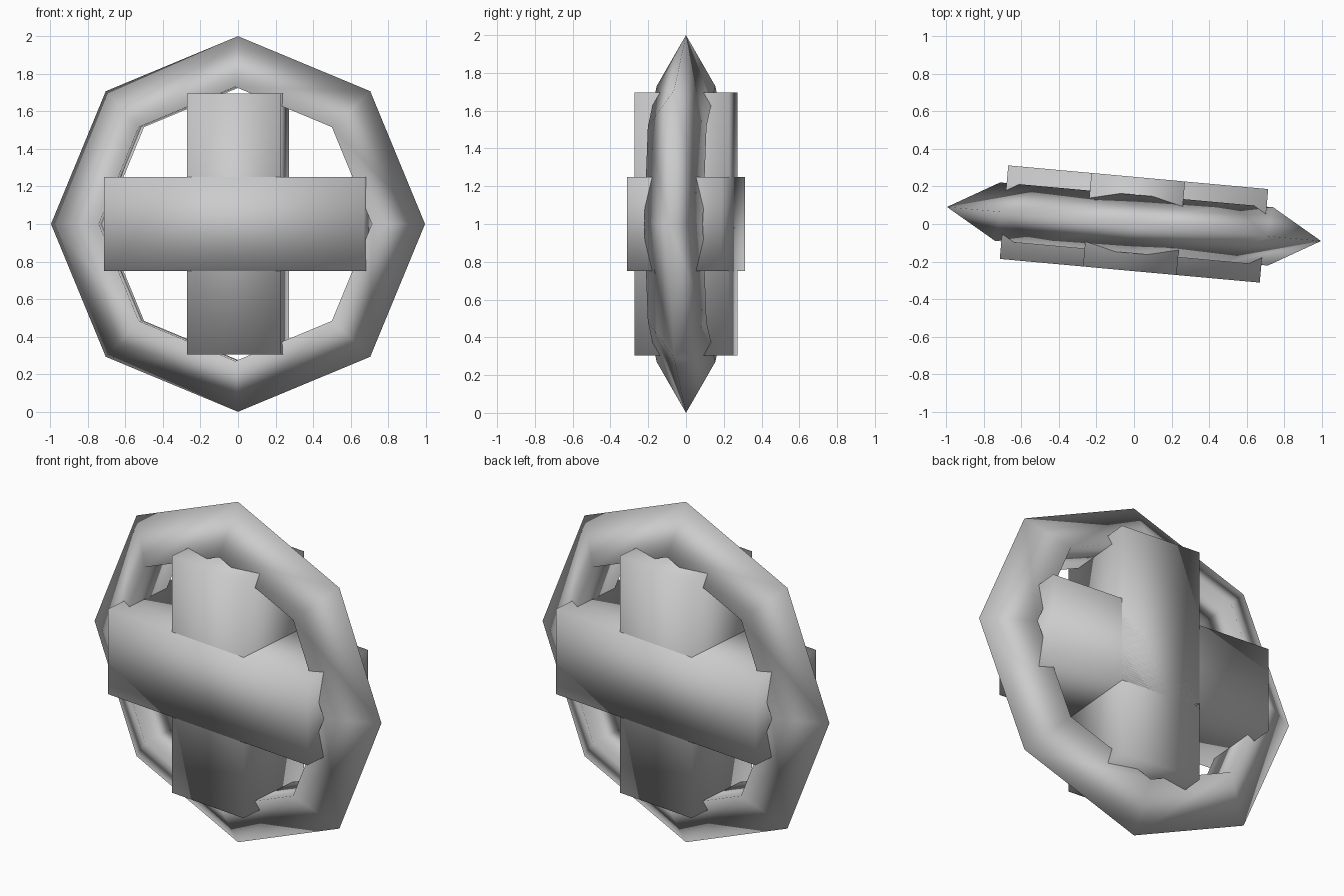
import bpy
from math import radians, pi

cube = bpy.data.objects.get("Cube")
if cube:
    bpy.data.objects.remove(cube, do_unlink=True)

TURN = radians(-5.2)
grey = bpy.data.materials.new("plain grey")
grey.use_nodes = True
colour = (0.6, 0.6, 0.6, 1)
grey.diffuse_color = colour
grey.node_tree.nodes["Principled BSDF"].inputs["Base Color"].default_value = colour


def finish(name):
    obj = bpy.context.object
    obj.name = name
    obj.data.materials.append(grey)
    bpy.ops.object.shade_smooth()
    return obj


# Eight-sided ring with a triangular section, pointed edge outwards
bpy.ops.mesh.primitive_torus_add(
    major_segments=8, minor_segments=3, major_radius=0.82, minor_radius=0.18,
    location=(0, 0, 1), rotation=(pi / 2, 0, TURN))
finish("ring")

# Two square bars crossing in the middle of the ring
for name, size in (("horizontal_bar", (1.39, 0.5, 0.5)),
                   ("vertical_bar", (0.5, 0.5, 1.39))):
    bpy.ops.mesh.primitive_cube_add(size=1, location=(0, 0, 1), rotation=(0, 0, TURN))
    bpy.context.object.scale = size
    bpy.ops.object.transform_apply(location=False, rotation=False, scale=True)
    finish(name)
